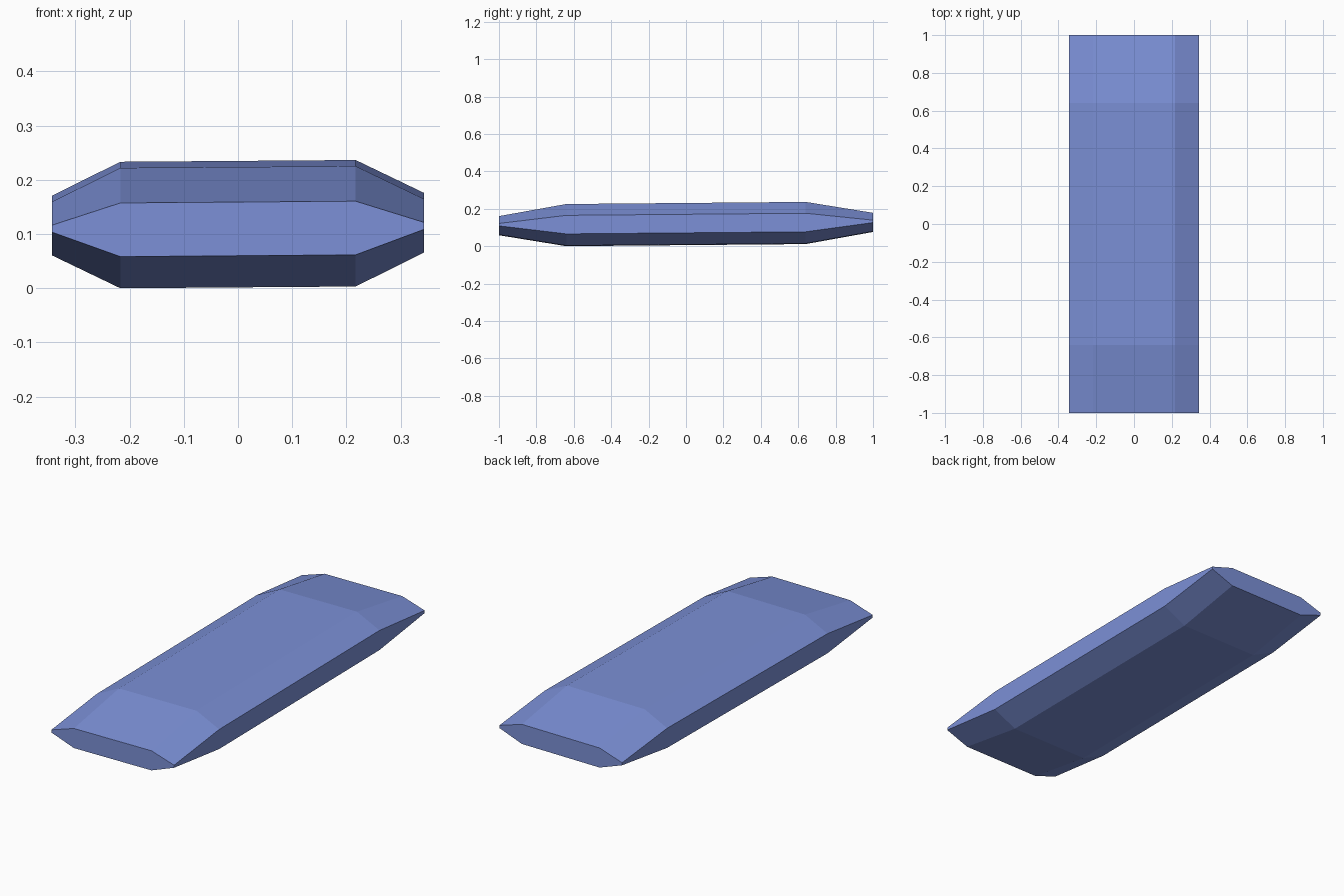
import bpy, bmesh

if "Cube" in bpy.data.objects:
    bpy.data.objects.remove(bpy.data.objects["Cube"])

XS = (-0.343, -0.217, 0.217, 0.343)
YS = (-1.0, -0.64, 0.64, 1.0)
# half thickness by number of borders touched: middle, edge, corner
HALF = (0.111, 0.0495, 0.0065)

mat = bpy.data.materials.new("soft blue")
mat.diffuse_color = (0.2, 0.28, 0.68, 1)
mat.use_nodes = True
mat.node_tree.nodes["Principled BSDF"].inputs["Base Color"].default_value = mat.diffuse_color

# bevelled slab: two 4x4 sheets, very slightly tilted, joined by a rim
bm = bmesh.new()
v = {}
for s in (-1, 1):
    for i, x in enumerate(XS):
        for j, y in enumerate(YS):
            k = (i in (0, 3)) + (j in (0, 3))
            mid = 0.119 + 0.0075 * x + 0.0088 * y + (0.003 if k == 2 else 0)
            v[s, i, j] = bm.verts.new((x, y, mid + s * HALF[k]))

for s in (-1, 1):
    for i in range(3):
        for j in range(3):
            bm.faces.new((v[s, i, j], v[s, i + 1, j], v[s, i + 1, j + 1], v[s, i, j + 1]))

# rim faces on the four sides
for a in range(3):
    for b in (0, 3):
        bm.faces.new((v[-1, a, b], v[-1, a + 1, b], v[1, a + 1, b], v[1, a, b]))
        bm.faces.new((v[-1, b, a], v[-1, b, a + 1], v[1, b, a + 1], v[1, b, a]))

bmesh.ops.recalc_face_normals(bm, faces=bm.faces[:])
low = min(p.co.z for p in bm.verts)
bmesh.ops.translate(bm, verts=bm.verts[:], vec=(0, 0, -low))

me = bpy.data.meshes.new("bevelled_slab")
bm.to_mesh(me)
bm.free()
me.materials.append(mat)
bpy.context.collection.objects.link(bpy.data.objects.new("bevelled_slab", me))
